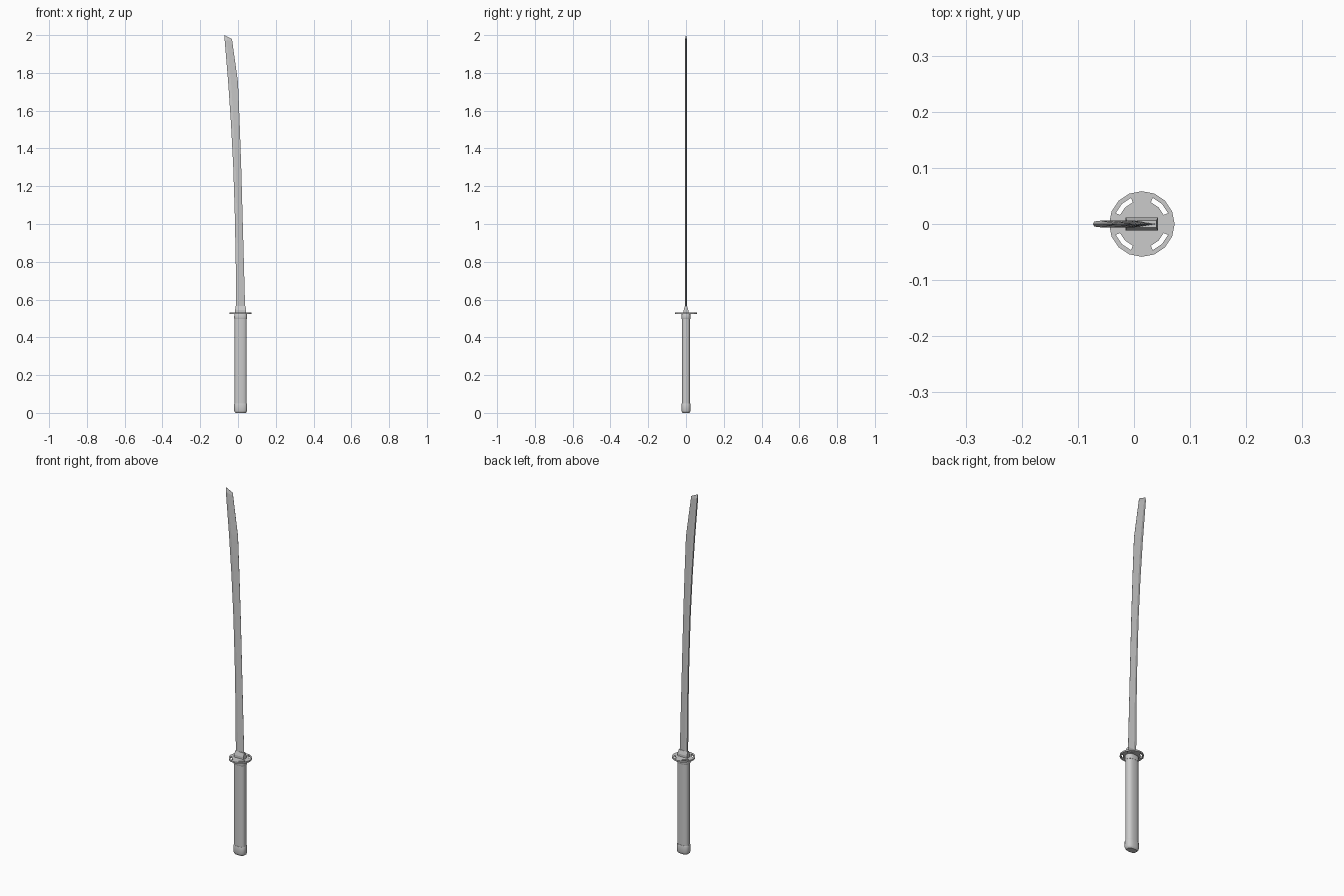
import bpy, bmesh, math

if "Cube" in bpy.data.objects:
    bpy.data.objects.remove(bpy.data.objects["Cube"])

CX = 0.014  # hilt axis


def make(name, rings, cap=True, smooth=True):
    """Skin a list of equal-length closed rings into one mesh."""
    bm = bmesh.new()
    vs = [[bm.verts.new(p) for p in r] for r in rings]
    n = len(vs[0])
    for a, b in zip(vs, vs[1:]):
        for i in range(n):
            j = (i + 1) % n
            bm.faces.new((a[i], a[j], b[j], b[i]))
    if cap:
        bm.faces.new(vs[0][::-1])
        bm.faces.new(vs[-1])
    bmesh.ops.remove_doubles(bm, verts=bm.verts, dist=1e-5)
    bmesh.ops.recalc_face_normals(bm, faces=bm.faces)
    me = bpy.data.meshes.new(name)
    bm.to_mesh(me)
    bm.free()
    ob = bpy.data.objects.new(name, me)
    bpy.context.collection.objects.link(ob)
    if smooth:
        bpy.ops.object.select_all(action='DESELECT')
        ob.select_set(True)
        bpy.context.view_layer.objects.active = ob
        bpy.ops.object.shade_smooth_by_angle(angle=math.radians(35))
    return ob


def oval(z, rx, ry, n=16, power=0.7):
    """Rounded-rectangle ring around the hilt axis."""
    pts = []
    for i in range(n):
        a = 2 * math.pi * (i + 0.5) / n
        c, s = math.cos(a), math.sin(a)
        pts.append((CX + rx * math.copysign(abs(c) ** power, c),
                    ry * math.copysign(abs(s) ** power, s), z))
    return pts


# Pommel, grip and upper ferrule
make("pommel", [oval(0, .027, .018), oval(.004, .032, .022), oval(.012, .035, .0245),
                oval(.044, .035, .0245), oval(.05, .033, .023)])
make("grip", [oval(.045, .0325, .022), oval(.505, .0325, .022)])
make("ferrule", [oval(.497, .033, .023), oval(.501, .035, .0245),
                 oval(.52, .034, .024), oval(.526, .032, .022)])

# Round guard: inner disc, outer ring and four bridges leaving arc slots
bm = bmesh.new()
N, Z0, Z1 = 16, .524, .532
rad = [0, .042, .0505, .0585]


def ring_pt(r, i, z):
    a = 2 * math.pi * i / N
    return bm.verts.new((CX + r * math.cos(a), r * math.sin(a), z))


for i in range(N):
    for k in range(3):
        if k == 1 and i % 4 in (1, 2):
            continue
        corners = [(rad[k], i), (rad[k + 1], i), (rad[k + 1], i + 1), (rad[k], i + 1)]
        if k == 0:
            corners = corners[:3]
        bm.faces.new([ring_pt(r, j, Z0) for r, j in corners])
bmesh.ops.remove_doubles(bm, verts=bm.verts, dist=1e-5)
ext = bmesh.ops.extrude_face_region(bm, geom=bm.faces[:], use_keep_orig=True)
for v in ext["geom"]:
    if isinstance(v, bmesh.types.BMVert):
        v.co.z = Z1
bmesh.ops.recalc_face_normals(bm, faces=bm.faces)
me = bpy.data.meshes.new("guard")
bm.to_mesh(me)
bm.free()
bpy.context.collection.objects.link(bpy.data.objects.new("guard", me))


# Blade collar, tapering up to the blade
def box(z, x0, x1, y):
    return [(x0, -y, z), (x1, -y, z), (x1, y, z), (x0, y, z)]


make("blade_collar", [box(.53, -.015, .043, .012), box(.545, -.015, .043, .012),
                      box(.565, -.013, .040, .006)], smooth=False)

# Curved blade: (z at spine, z at edge, spine x, edge x, half thickness)
stations = [(.54, .54, -.010, .038, .006), (.80, .80, -.012, .031, .006),
            (1.05, 1.05, -.017, .024, .006), (1.30, 1.30, -.025, .017, .006),
            (1.53, 1.53, -.037, .009, .006), (1.75, 1.75, -.052, 0, .006),
            (1.978, 1.965, -.071, -.030, .006), (2.0, 1.98, -.073, -.032, .0003)]
rings = []
for zs, ze, xs, xe, t in stations:
    ridge = xs + (xe - xs) * .3
    zr = zs + (ze - zs) * .3
    rings.append([(xs, -t * .75, zs), (ridge, -t, zr), (xe, -.0004, ze),
                  (xe, .0004, ze), (ridge, t, zr), (xs, t * .75, zs)])
make("blade", rings, smooth=False)
